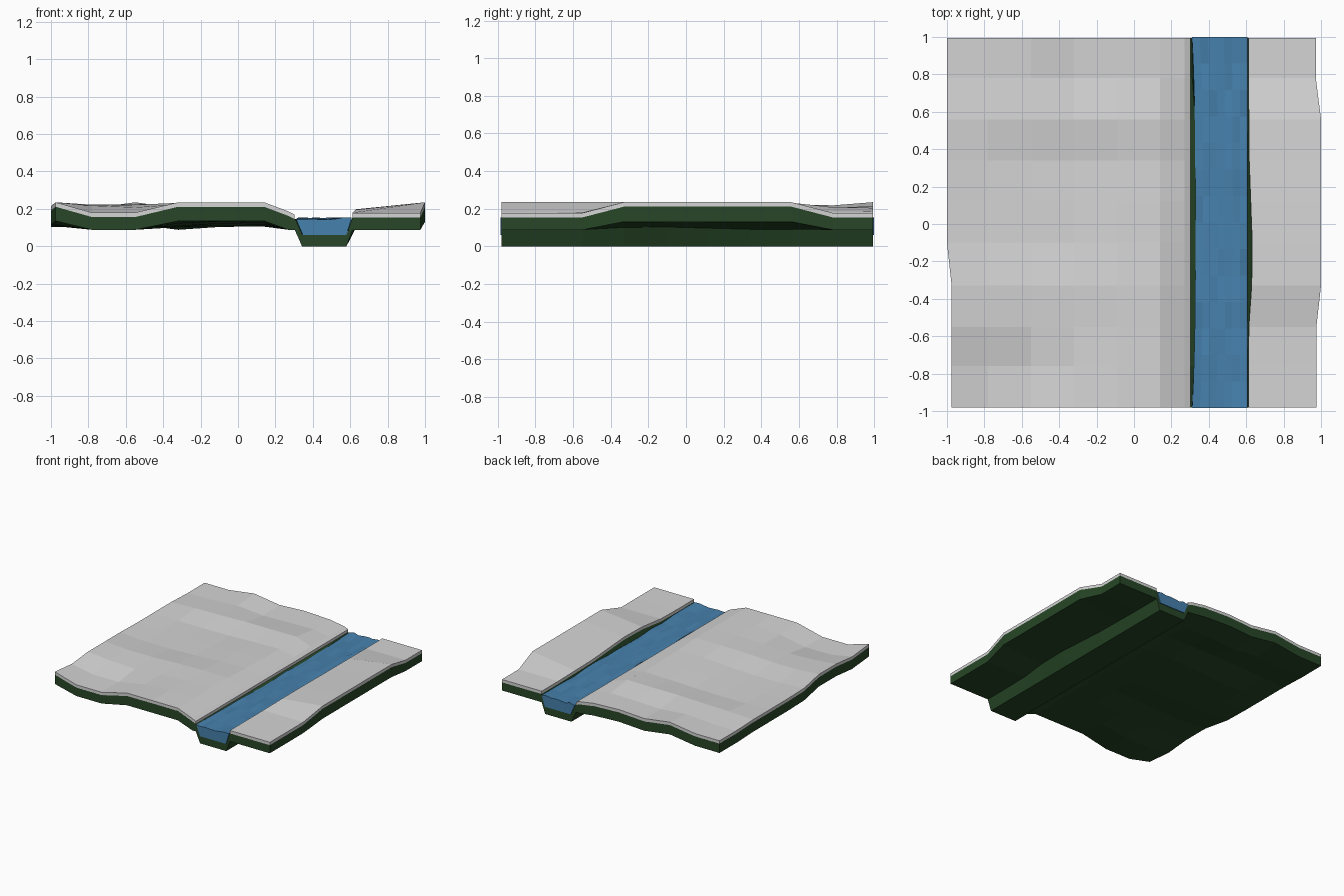
import bpy, bmesh, random

if "Cube" in bpy.data.objects:
    bpy.data.objects.remove(bpy.data.objects["Cube"])

random.seed(4)


def material(name, rgb):
    m = bpy.data.materials.new(name)
    m.diffuse_color = (*rgb, 1)
    m.use_nodes = True
    m.node_tree.nodes["Principled BSDF"].inputs["Base Color"].default_value = m.diffuse_color
    return m


SNOW = material("snow grey", (0.66, 0.66, 0.66))
GRASS = material("dark green", (0.02, 0.062, 0.02))
WATER = material("river blue", (0.062, 0.22, 0.42))


def slab(name, top, bottom, mat):
    """Closed solid between two equally sized grids of points."""
    bm = bmesh.new()
    t = [[bm.verts.new(p) for p in row] for row in top]
    b = [[bm.verts.new(p) for p in row] for row in bottom]
    nr, nc = len(t), len(t[0])
    for j in range(nr - 1):
        for i in range(nc - 1):
            bm.faces.new((t[j][i], t[j][i + 1], t[j + 1][i + 1], t[j + 1][i]))
            bm.faces.new((b[j][i], b[j + 1][i], b[j + 1][i + 1], b[j][i + 1]))
    for j in range(nr - 1):
        for i in (0, nc - 1):
            bm.faces.new((t[j][i], t[j + 1][i], b[j + 1][i], b[j][i]))
    for i in range(nc - 1):
        for j in (0, nr - 1):
            bm.faces.new((t[j][i], t[j][i + 1], b[j][i + 1], b[j][i]))
    bmesh.ops.recalc_face_normals(bm, faces=bm.faces[:])
    me = bpy.data.meshes.new(name)
    bm.to_mesh(me)
    bm.free()
    me.materials.append(mat)
    ob = bpy.data.objects.new(name, me)
    bpy.context.collection.objects.link(ob)
    return ob


# Terrain rows (y), left bank columns (x) and snow heights in millimetres
YS = [-0.98, -0.76, -0.55, -0.33, -0.1, 0.12, 0.34, 0.56, 0.78, 0.995]
XS = [-1.0, -0.78, -0.55, -0.32, -0.09, 0.14, 0.27]
H = [
    [235, 180, 180, 235, 235, 235, 186],
    [215, 180, 180, 222, 235, 235, 186],
    [235, 217, 208, 224, 232, 235, 186],
    [235, 222, 222, 232, 235, 235, 186],
    [215, 202, 202, 208, 222, 225, 186],
    [210, 200, 202, 205, 218, 220, 186],
    [210, 200, 200, 202, 210, 214, 186],
    [210, 220, 224, 230, 230, 232, 186],
    [202, 202, 218, 198, 204, 208, 186],
    [203, 203, 235, 203, 215, 205, 184],
]
LEFT_X = [-0.975] * 4 + [-1.0] * 6
RIGHT_X = [0.975] * 3 + [1.0] * 5 + [0.972] * 2
RIGHT_H = [0.178] * 3 + [0.235] * 5 + [0.178] * 2
BANK_H = [0.178, 0.178, 0.18, 0.195, 0.198, 0.19, 0.182, 0.18, 0.178, 0.178]
SHELF = [0.31, 0.32] + [0.33] * 5 + [0.327, 0.312, 0.31]

left, right = [], []
for j, y in enumerate(YS):
    row = [(LEFT_X[j] if i == 0 else x, y, H[j][i] / 1000) for i, x in enumerate(XS)]
    left.append(row + [(0.303, y, 0.17)])
    bx = 0.612 + (BANK_H[j] - 0.178)
    right.append([(bx, y, BANK_H[j]), (RIGHT_X[j], y, RIGHT_H[j])])


def lower(row, d):
    return [(x, y, z - d) for x, y, z in row]


# Snow sheets on both banks
slab("left_snow", left, [lower(r, 0.024) for r in left], SNOW)
slab("right_snow", right, [lower(r, 0.024) for r in right], SNOW)

# Ground with the river channel sunk into it
g_top, g_bot = [], []
for j, y in enumerate(YS):
    L, R = left[j], right[j]
    g_top.append(lower(L, 0.023) + [(SHELF[j], y, 0.138), (0.345, y, 0.06), (0.58, y, 0.06)] + lower(R, 0.023))
    low_l = [(x, y, z - 0.1 if z > 0.2 else 0.088) for x, _, z in L]
    low_r = [(x, y, 0.088 + (z - 0.178) * 0.75) for x, _, z in R]
    g_bot.append(low_l + [(0.318, y, 0.055), (0.342, y, 0.0), (0.58, y, 0.0)] + low_r)
slab("ground", g_top, g_bot, GRASS)

# Rippled river filling the channel
w_top, w_bot = [], []
NY, NX = 14, 7
for j in range(NY + 1):
    y = -0.985 + 1.985 * j / NY
    xl = 0.31 + 0.018 * max(0, 1 - abs(y) ** 3)
    w_top.append([(xl + (0.608 - xl) * i / NX, y, 0.148 + random.uniform(-0.007, 0.007)) for i in range(NX + 1)])
    w_bot.append([(0.346 + 0.234 * i / NX, y, 0.061) for i in range(NX + 1)])
slab("river", w_top, w_bot, WATER)
